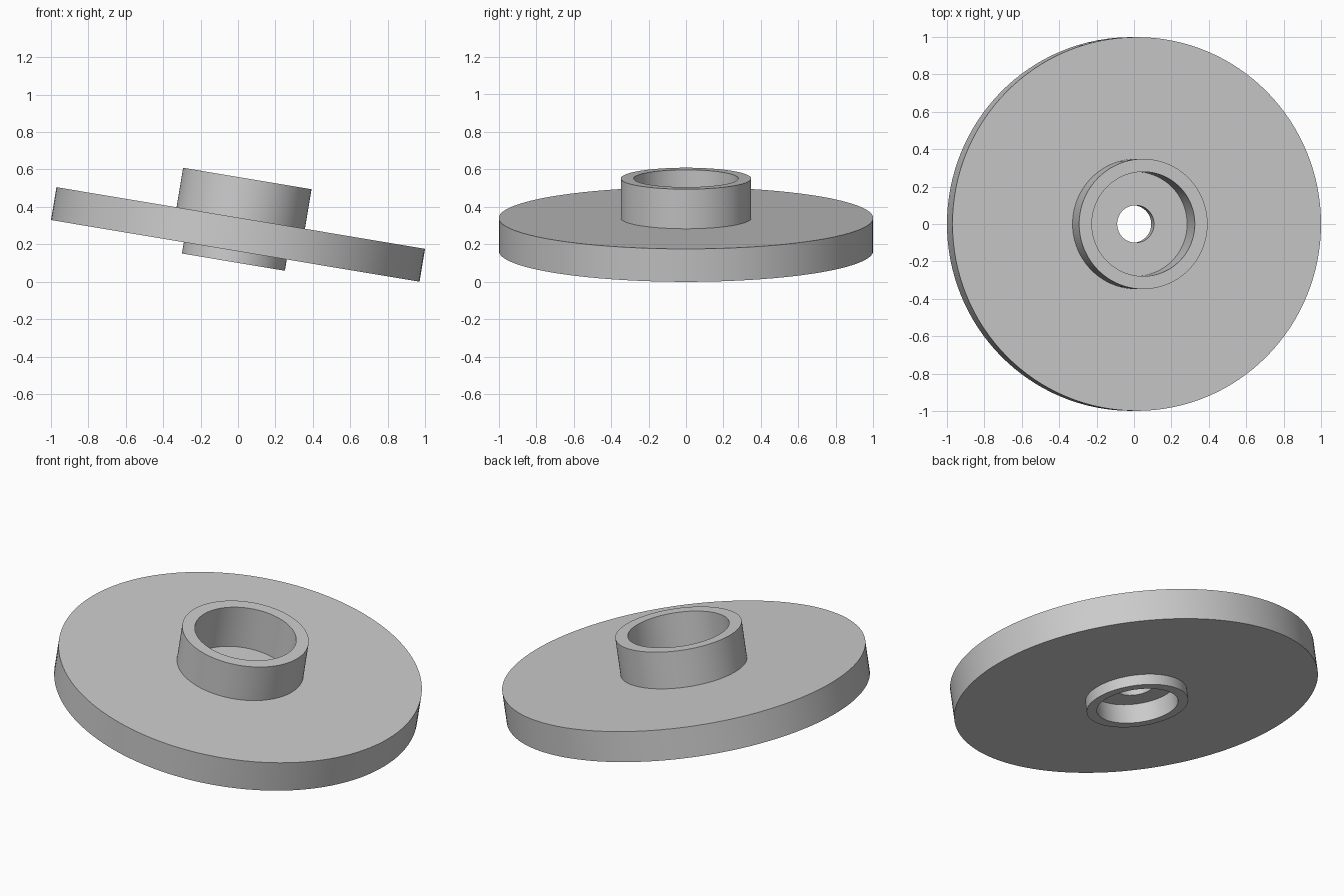
import bpy, bmesh
from math import radians, sin, cos
from mathutils import Matrix

cube = bpy.data.objects.get("Cube")
if cube:
    bpy.data.objects.remove(cube, do_unlink=True)

SIDES = 128
TILT = radians(9.5)
RADIUS, HALF = 0.999, 0.089          # flange radius and half thickness
HUB_TOP, LIP_BOTTOM = 0.303, -0.15   # ends of the hub along its axis
FLOOR, CEILING = 0.053, -0.04        # web left between the two bores

grey = bpy.data.materials.new("light grey")
grey.use_nodes = True
colour = (0.6, 0.6, 0.6, 1)
grey.diffuse_color = colour
grey.node_tree.nodes["Principled BSDF"].inputs["Base Color"].default_value = colour


def lathe(name, profile):
    """Turn a closed (radius, height) outline around the z axis."""
    bm = bmesh.new()
    verts = [bm.verts.new((r, 0, z)) for r, z in profile]
    edges = [bm.edges.new((a, b)) for a, b in zip(verts, verts[1:] + verts[:1])]
    bmesh.ops.spin(bm, geom=verts + edges, cent=(0, 0, 0), axis=(0, 0, 1),
                   angle=radians(360), steps=SIDES, use_merge=True)
    bmesh.ops.remove_doubles(bm, verts=bm.verts, dist=1e-5)
    bmesh.ops.recalc_face_normals(bm, faces=bm.faces)
    mesh = bpy.data.meshes.new(name)
    bm.to_mesh(mesh)
    bm.free()
    mesh.materials.append(grey)
    obj = bpy.data.objects.new(name, mesh)
    bpy.context.collection.objects.link(obj)
    return obj


# Flange with raised hub, lower lip, two counterbores and a through hole
wheel = lathe("flanged_hub", [
    (0.1, FLOOR), (0.279, FLOOR), (0.279, HUB_TOP), (0.348, HUB_TOP),
    (0.348, HALF), (RADIUS, HALF), (RADIUS, -HALF), (0.279, -HALF),
    (0.279, LIP_BOTTOM), (0.223, LIP_BOTTOM), (0.223, CEILING), (0.1, CEILING),
])

# Tilt the part so its low edge rests on the ground
rest = RADIUS * sin(TILT) + HALF * cos(TILT)
wheel.data.transform(Matrix.Translation((0, 0, rest)) @ Matrix.Rotation(TILT, 4, 'Y'))

bpy.ops.object.select_all(action='DESELECT')
wheel.select_set(True)
bpy.context.view_layer.objects.active = wheel
bpy.ops.object.shade_smooth_by_angle(angle=radians(30))
